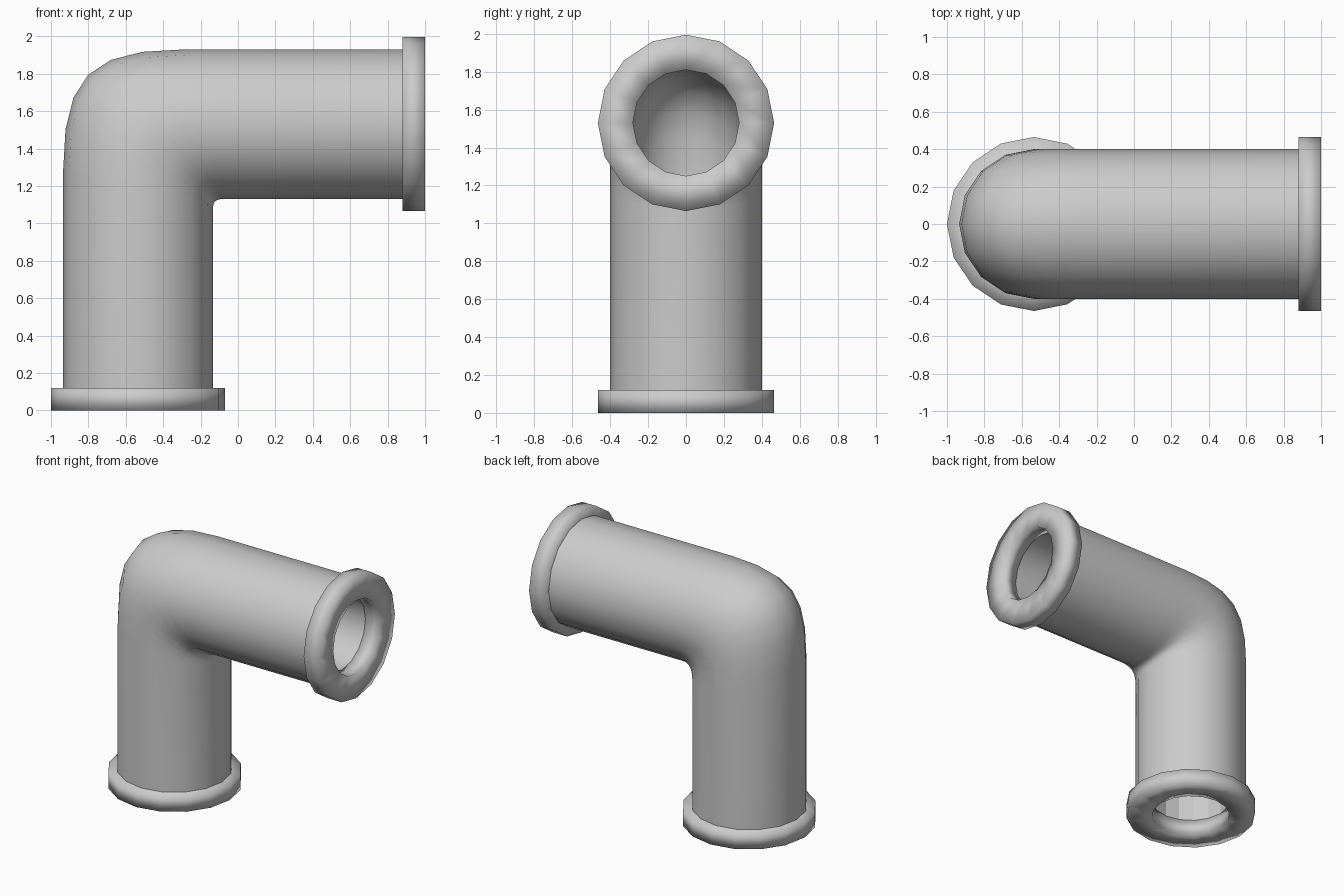
import bpy, bmesh
from math import sin, cos, pi

if "Cube" in bpy.data.objects:
    bpy.data.objects.remove(bpy.data.objects["Cube"])

SIDES = 16
CX, CZ = -0.535, 1.53      # axis of the upright leg, axis of the level leg
PIPE_R, BORE_R, FLANGE_R, FLANGE_T = 0.40, 0.28, 0.465, 0.12
STEPS = 6


def finish(name, bm, smooth_test=lambda f: True):
    for f in bm.faces:
        f.smooth = smooth_test(f)
    me = bpy.data.meshes.new(name)
    bm.to_mesh(me)
    bm.free()
    ob = bpy.data.objects.new(name, me)
    bpy.context.collection.objects.link(ob)
    return ob


def skin(bm, rings, flip=False, closed=False):
    n = len(rings)
    for j in range(n if closed else n - 1):
        lo, hi = rings[j], rings[(j + 1) % n]
        for i in range(SIDES):
            k = (i + 1) % SIDES
            quad = [lo[i], hi[i], hi[k], lo[k]]
            bm.faces.new(quad[::-1] if flip else quad)


def elbow_tube(name, r, inward=False):
    """L-shaped tube; the bend is broad on the outside and tight inside."""
    bm = bmesh.new()
    lines = []
    for i in range(SIDES):
        a = 2 * pi * i / SIDES
        c, y = r * cos(a), r * sin(a)
        e = 0.355 + 0.295 * c / 0.4      # how far the bend reaches
        h = 0.22 * e                     # curve handle
        x0, z0 = CX - c, CZ + c          # mitre corner of this line
        pts = [(x0, y, FLANGE_T)]
        for s in range(STEPS + 1):
            t = s / STEPS
            u = 1 - t
            d1 = u**3 * e + 3 * u * u * t * h
            d2 = t**3 * e + 3 * t * t * u * h
            pts.append((x0 + d2, y, z0 - d1))
        pts.append((1 - FLANGE_T, y, z0))
        lines.append([bm.verts.new(p) for p in pts])
    rings = [list(ring) for ring in zip(*lines)]
    skin(bm, rings, flip=inward)
    # the bore of the upright leg is faceted
    return finish(name, bm, lambda f: not (
        inward and min(v.co.z for v in f.verts) < FLANGE_T + 0.01))


def flange(name, place):
    bm = bmesh.new()
    profile = [(BORE_R, 0), (FLANGE_R, 0), (FLANGE_R, FLANGE_T), (BORE_R, FLANGE_T)]
    rings = [[bm.verts.new(place(r * cos(2 * pi * i / SIDES),
                                 r * sin(2 * pi * i / SIDES), h))
              for i in range(SIDES)] for r, h in profile]
    skin(bm, rings, closed=True)
    bmesh.ops.recalc_face_normals(bm, faces=bm.faces[:])
    return finish(name, bm)


# pipe wall and bore
elbow_tube("elbow_pipe", PIPE_R)
elbow_tube("elbow_bore", BORE_R, inward=True)

# collars at both ends
flange("bottom_flange", lambda u, v, h: (CX + u, v, h))
flange("side_flange", lambda u, v, h: (1 - h, v, CZ + u))
